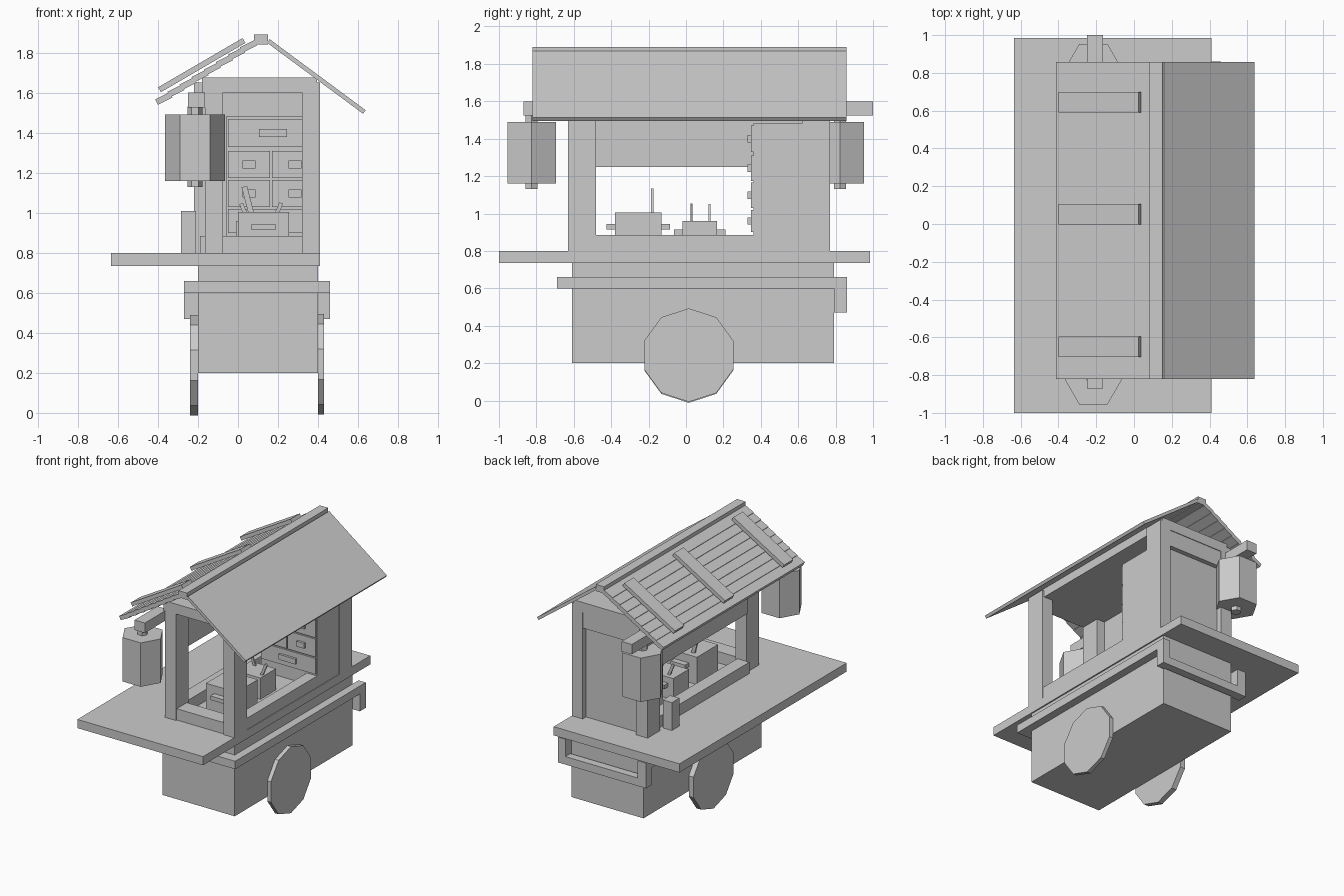
import bpy, math
from mathutils import Vector

if "Cube" in bpy.data.objects:
    bpy.data.objects.remove(bpy.data.objects["Cube"])


def mesh(name, verts, faces):
    me = bpy.data.meshes.new(name)
    me.from_pydata(verts, [], faces)
    ob = bpy.data.objects.new(name, me)
    bpy.context.collection.objects.link(ob)
    return ob


def extrude(name, profile, y0, y1):
    """Extrude an (x, z) profile, listed counter-clockwise seen from the front, along y."""
    n = len(profile)
    verts = [(x, y, z) for y in (y0, y1) for x, z in profile]
    faces = [tuple(range(n)), tuple(reversed(range(n, 2 * n)))]
    faces += [(i, i + n, (i + 1) % n + n, (i + 1) % n) for i in range(n)]
    return mesh(name, verts, faces)


def box(name, x0, x1, y0, y1, z0, z1):
    return extrude(name, [(x0, z0), (x1, z0), (x1, z1), (x0, z1)], y0, y1)


def slab(name, a, b, t, y0, y1):
    """Board running from a to b in the xz plane, with thickness t above the line."""
    a, b = Vector(a), Vector(b)
    d = (b - a).normalized()
    n = Vector((-d.y, d.x)) * t
    return extrude(name, [a, b, b + n, a + n], y0, y1)


def prism(name, sides, r, depth, loc, rot=(0, 0, 0)):
    """Polygonal prism with a corner on its local x axis."""
    ring = [(r * math.cos(i * math.tau / sides), r * math.sin(i * math.tau / sides))
            for i in range(sides)]
    verts = [(x, y, z) for z in (-depth / 2, depth / 2) for x, y in ring]
    faces = [tuple(reversed(range(sides))), tuple(range(sides, 2 * sides))]
    faces += [(i, (i + 1) % sides, (i + 1) % sides + sides, i + sides) for i in range(sides)]
    ob = mesh(name, verts, faces)
    ob.location, ob.rotation_euler = loc, rot
    return ob


# Cart body, counter and wheels
box("cart_body", -0.20, 0.40, -0.61, 0.79, 0.20, 0.74)
box("counter", -0.635, 0.41, -1.0, 0.985, 0.735, 0.80)
prism("wheel_right", 10, 0.25, 0.03, (0.415, 0.015, 0.243), (0, math.pi / 2, 0))
prism("wheel_left", 10, 0.25, 0.04, (-0.22, 0.015, 0.238), (0, math.pi / 2, 0))

# Push rail around the body with a dropped handle at the back
for side, x0, x1 in (("left", -0.27, -0.20), ("right", 0.40, 0.46)):
    box(f"rail_{side}", x0, x1, -0.69, 0.86, 0.60, 0.66)
    box(f"handle_drop_{side}", x0, x1, 0.79, 0.86, 0.47, 0.60)
box("rail_front", -0.20, 0.40, -0.69, -0.61, 0.60, 0.66)
box("handle_bar", -0.20, 0.40, 0.80, 0.86, 0.47, 0.53)

# Corner posts, sills and ceiling
for name, x0, x1, y0, y1 in (("front_left", -0.165, -0.075, -0.63, -0.48),
                             ("front_right", 0.32, 0.41, -0.63, -0.48),
                             ("rear_left", -0.22, -0.125, 0.62, 0.77),
                             ("rear_right", 0.32, 0.41, 0.62, 0.77)):
    box(f"post_{name}", x0, x1, y0, y1, 0.80, 1.65)
box("sill_front", -0.075, 0.32, -0.62, -0.50, 0.80, 0.885)
box("sill_right", 0.32, 0.405, -0.48, 0.62, 0.80, 0.885)
box("sill_left", -0.19, -0.09, -0.48, 0.62, 0.80, 0.885)
box("ceiling", -0.18, 0.395, -0.63, 0.77, 1.60, 1.675)
box("back_wall", -0.125, 0.32, 0.68, 0.73, 0.80, 1.60)
box("back_beam", -0.125, 0.32, 0.68, 0.765, 1.48, 1.60)
box("left_valance", -0.18, -0.14, -0.48, 0.62, 1.25, 1.60)

# Drawer cabinet
box("cabinet", -0.06, 0.405, 0.36, 0.70, 0.80, 1.48)
drawers = [(-0.05, 0.40, 1.33, 1.47, 0.07), (-0.05, 0.40, 0.90, 1.02, 0.07)]
for z in (1.03, 1.175):
    drawers += [(-0.05, 0.16, z, z + 0.135, 0.032), (0.17, 0.40, z, z + 0.135, 0.032)]
for i, (x0, x1, z0, z1, w) in enumerate(drawers):
    box(f"drawer_{i}", x0, x1, 0.347, 0.365, z0, z1)
    cx, cz = (x0 + x1) / 2, (z0 + z1) / 2
    box(f"drawer_pull_{i}", cx - w, cx + w, 0.33, 0.35, cz - 0.02, cz + 0.02)

# Cooking pans with side grips and ladles
for name, x0, x1, y0, y1, top, gz in (("large", 0.0, 0.255, -0.38, -0.13, 1.005, 0.93),
                                      ("small", -0.01, 0.20, -0.02, 0.165, 0.96, 0.90)):
    box(f"pan_{name}", x0, x1, y0, y1, 0.80, top)
    cx = (x0 + x1) / 2
    box(f"pan_grip_front_{name}", cx - 0.06, cx + 0.06, y0 - 0.045, y0, gz - 0.015, gz + 0.015)
    box(f"pan_grip_back_{name}", cx - 0.06, cx + 0.06, y1, y1 + 0.045, gz - 0.015, gz + 0.015)
slab("ladle_large", (0.085, 0.98), (0.045, 1.135), 0.028, -0.187, -0.173)
slab("ladle_small_a", (0.18, 0.94), (0.225, 1.045), 0.02, 0.024, 0.036)
slab("ladle_small_b", (0.07, 0.94), (0.025, 1.05), 0.02, 0.12, 0.132)
box("counter_box", -0.285, -0.21, 0.485, 0.575, 0.80, 1.01)

# Hexagonal lanterns hung from arms at both ends
for end, y, a0, a1 in (("front", -0.825, -0.87, -0.60), ("back", 0.823, 0.74, 1.0)):
    box(f"lantern_arm_{end}", -0.25, -0.165, a0, a1, 1.525, 1.60)
    prism(f"lantern_{end}", 6, 0.15, 0.33, (-0.215, y, 1.325))
    prism(f"lantern_stem_{end}", 6, 0.037, 0.40, (-0.215, y, 1.33))

# Roof: plain slab on the right, overlapping planks on the left
Y0, Y1 = -0.82, 0.857
box("ridge", 0.08, 0.15, Y0, Y1, 1.84, 1.89)
slab("roof_right", (0.145, 1.85), (0.625, 1.495), 0.022, Y0, Y1)
slope, lo = 0.615, Vector((-0.40, 1.54))
for i in range(8):
    a = lo + Vector((i * 0.0605, i * 0.0605 * slope))
    b = a + Vector((0.072, 0.072 * slope - 0.008))
    slab(f"roof_plank_{i}", a, b, 0.03, Y0, Y1)
for i, y in enumerate((-0.65, 0.052, 0.645)):
    slab(f"roof_batten_{i}", (-0.385, 1.603), (0.037, 1.849), 0.028, y - 0.055, y + 0.055)
